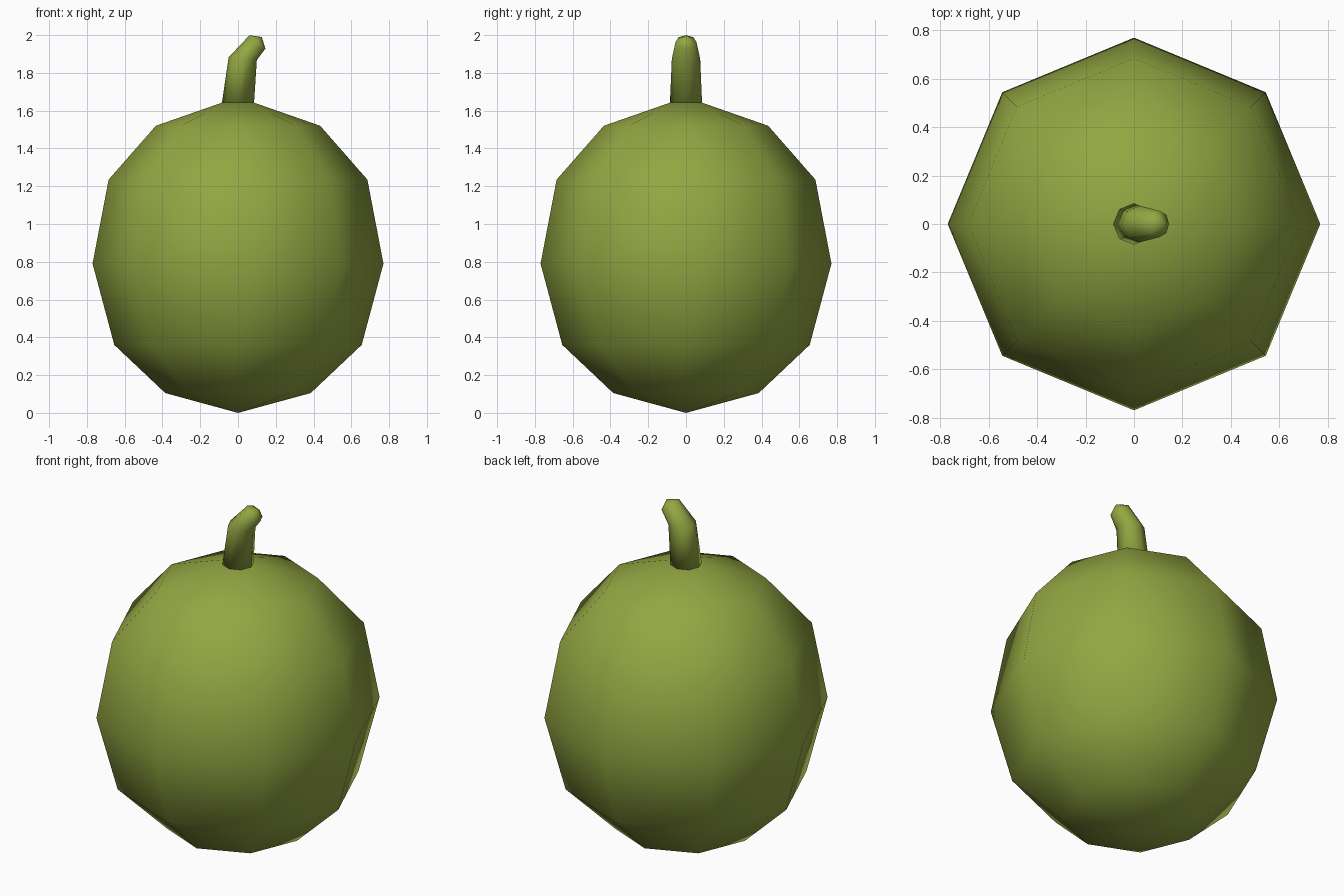
import bpy, bmesh, math
from mathutils import Vector

if "Cube" in bpy.data.objects:
    bpy.data.objects.remove(bpy.data.objects["Cube"])

SIDES = 8
green = bpy.data.materials.new("olive_green")
green.diffuse_color = (0.29, 0.38, 0.054, 1)
green.use_nodes = True
green.node_tree.nodes["Principled BSDF"].inputs["Base Color"].default_value = green.diffuse_color


def tube(name, rings, start, end):
    """Skin rings (x, z, radius, tilt about y) and close both ends with poles (x, z)."""
    bm = bmesh.new()
    loops = []
    for x, z, r, tilt in rings:
        loop = []
        for i in range(SIDES):
            a = 2 * math.pi * i / SIDES
            u, v = r * math.cos(a), r * math.sin(a)
            loop.append(bm.verts.new((x + u * math.cos(tilt), v, z - u * math.sin(tilt))))
        loops.append(loop)
    bottom = bm.verts.new((start[0], 0, start[1]))
    top = bm.verts.new((end[0], 0, end[1]))
    for i in range(SIDES):
        j = (i + 1) % SIDES
        for lo, hi in zip(loops, loops[1:]):
            bm.faces.new((lo[i], lo[j], hi[j], hi[i]))
        bm.faces.new((bottom, loops[0][j], loops[0][i]))
        bm.faces.new((top, loops[-1][i], loops[-1][j]))
    bmesh.ops.recalc_face_normals(bm, faces=bm.faces)
    for f in bm.faces:
        f.smooth = True
    me = bpy.data.meshes.new(name)
    bm.to_mesh(me)
    bm.free()
    me.materials.append(green)
    ob = bpy.data.objects.new(name, me)
    bpy.context.collection.objects.link(ob)
    return ob


# Round fruit body
profile = [(0.385, 0.105), (0.655, 0.36), (0.77, 0.79), (0.685, 1.235), (0.435, 1.52)]
tube("fruit_body", [(0, z, r, 0) for r, z in profile], (0, 0), (0, 1.672))

# Bent stem with a blunt tip
tube("stem",
     [(0, 1.642, 0.085, 0), (0.025, 1.875, 0.075, 0.1), (0.103, 1.964, 0.055, 0.7)],
     (0, 1.642), (0.126, 1.99))
